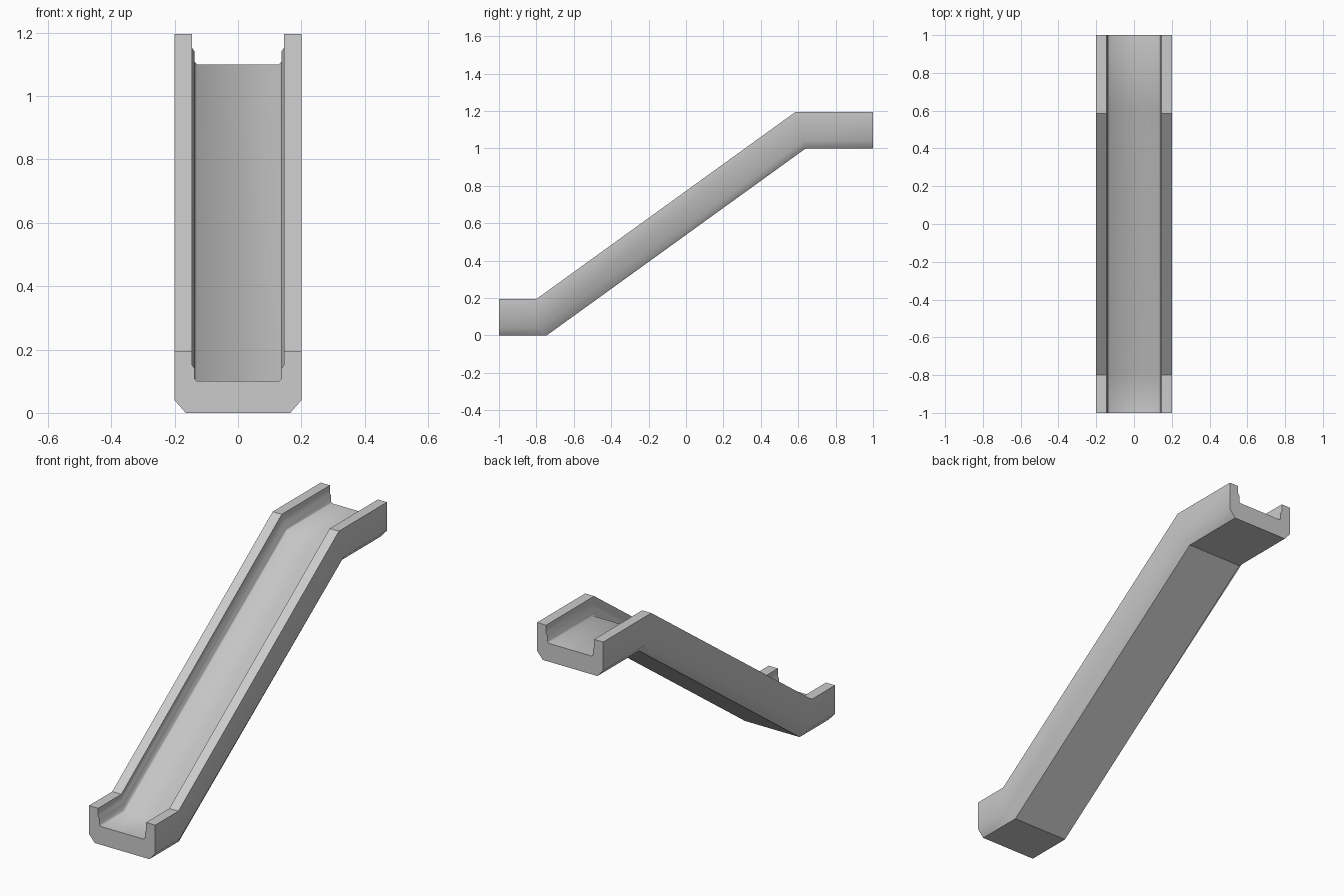
import bpy, bmesh

if "Cube" in bpy.data.objects:
    bpy.data.objects.remove(bpy.data.objects["Cube"])

# Half of the channel cross-section: (x, height, y of lower bend, y of upper bend)
half = [
    (0.165, 0.000, -0.745, 0.640),   # underside
    (0.200, 0.040, -0.788, 0.629),   # chamfer
    (0.200, 0.195, -0.800, 0.585),   # rail outer top
    (0.145, 0.195, -0.800, 0.585),   # rail inner top
    (0.145, 0.152, -0.798, 0.597),   # groove
    (0.137, 0.140, -0.797, 0.600),
    (0.137, 0.107, -0.795, 0.609),
    (0.130, 0.100, -0.795, 0.611),   # floor
]
profile = half + [(-x, z, a, b) for x, z, a, b in reversed(half)]
n = len(profile)
sharp_points = {0, 2, 3, n - 1, n - 3, n - 4}

bm = bmesh.new()

# Sweep the section: flat exit, slope, flat platform
rings = [
    [bm.verts.new((x, -1.0, z)) for x, z, a, b in profile],
    [bm.verts.new((x, a, z)) for x, z, a, b in profile],
    [bm.verts.new((x, b, z + 1.0)) for x, z, a, b in profile],
    [bm.verts.new((x, 1.0, z + 1.0)) for x, z, a, b in profile],
]
for r, s in zip(rings, rings[1:]):
    for i in range(n):
        j = (i + 1) % n
        bm.faces.new((r[i], r[j], s[j], s[i]))

# End faces
for ring in (rings[0], rings[-1]):
    bm.faces.new(ring)
bmesh.ops.recalc_face_normals(bm, faces=bm.faces[:])

# Smooth chamfers and grooves, crisp rails, bends and ends
for f in bm.faces:
    f.smooth = True
for e in bm.edges:
    if e.calc_face_angle(0) > 0.5:
        e.smooth = False
for r, s in zip(rings, rings[1:]):
    for i in range(n):
        bm.edges.get((r[i], s[i])).smooth = i not in sharp_points

mesh = bpy.data.meshes.new("slide_channel")
bm.to_mesh(mesh)
bm.free()
slide = bpy.data.objects.new("slide_channel", mesh)
bpy.context.collection.objects.link(slide)
